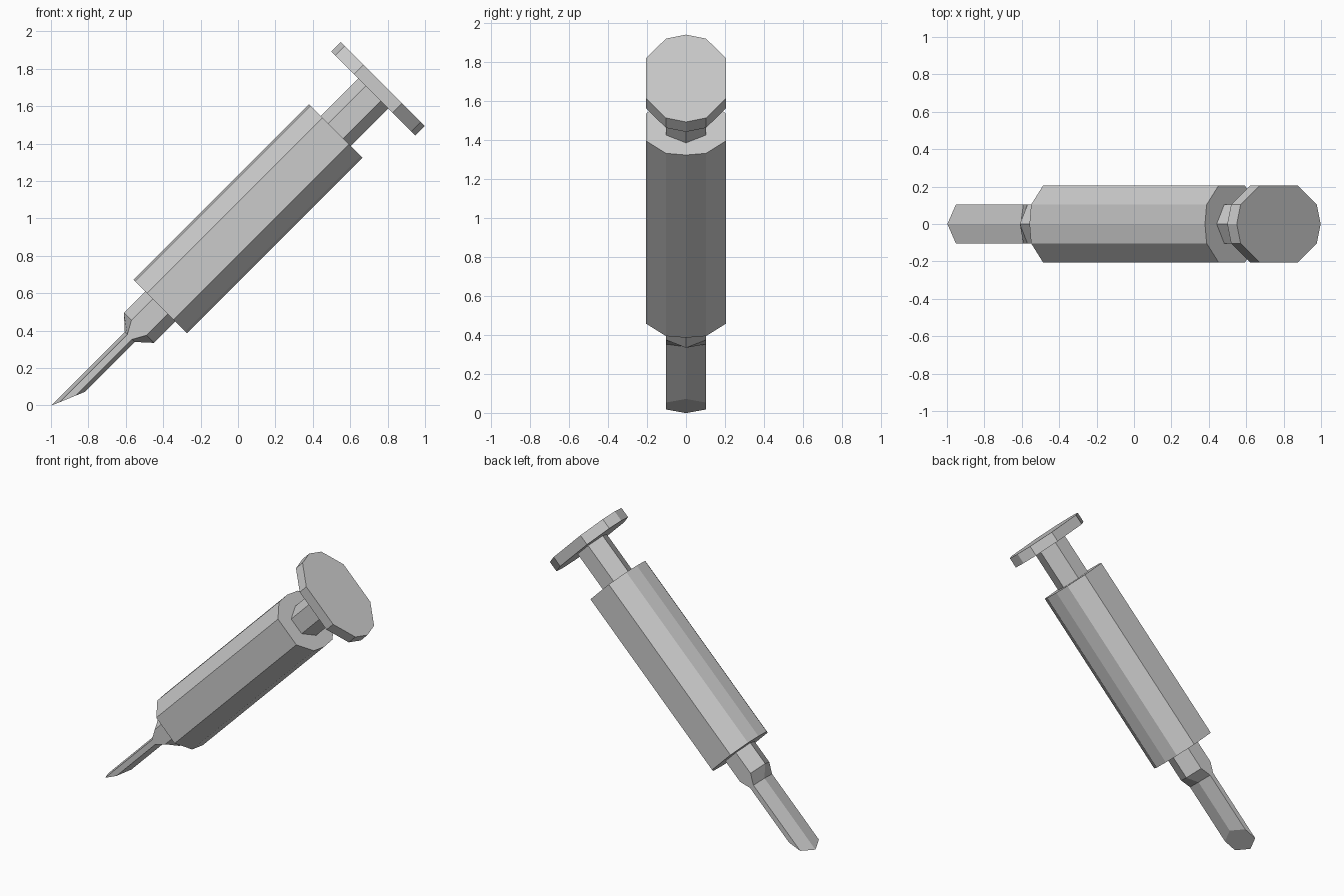
import bpy, bmesh
from mathutils import Vector

if "Cube" in bpy.data.objects:
    bpy.data.objects.remove(bpy.data.objects["Cube"])

AXIS = Vector((1, 0, 1)).normalized()      # along the syringe, tip to thumb
UP = Vector((-1, 0, 1)).normalized()       # across the syringe, in the front plane
SIDE = Vector((0, 1, 0))
CENTRE = UP * 0.668


def mirrored(quarter):
    """Complete a closed cross-section from its (across, side) quarter, starting at side = 0."""
    half = quarter + [(-u, y) for u, y in reversed(quarter)]
    return half[:-1] + [half[-1]] + [(u, -y) for u, y in reversed(half) if y > 0]


def loft(name, rings):
    """Bridge rings of (profile, position along axis, slant) and cap both ends."""
    bm = bmesh.new()
    loops = []
    for profile, t, slant in rings:
        loops.append([bm.verts.new(CENTRE + UP * u + SIDE * y + AXIS * (t + slant * u))
                      for u, y in profile])
    for a, b in zip(loops, loops[1:]):
        n = len(a)
        for i in range(n):
            j = (i + 1) % n
            bm.faces.new((a[i], a[j], b[j], b[i]))
    bm.faces.new(loops[0])
    bm.faces.new(loops[-1])
    bmesh.ops.recalc_face_normals(bm, faces=bm.faces[:])
    mesh = bpy.data.meshes.new(name)
    bm.to_mesh(mesh)
    bm.free()
    obj = bpy.data.objects.new(name, mesh)
    bpy.context.collection.objects.link(obj)
    return obj


barrel = mirrored([(0.202, 0), (0.19, 0.103), (0.1, 0.205)])
thumb = mirrored([(0.317, 0), (0.288, 0.103), (0.146, 0.205)])
rod = mirrored([(0.114, 0), (0.057, 0.103)])
blade = mirrored([(0.037, 0), (0.018, 0.103)])

# Main tube
loft("barrel", [(barrel, 0.08, 0), (barrel, 1.407, 0)])
# Plunger rod and its oval thumb plate
loft("plunger_rod", [(rod, 1.407, 0), (rod, 1.69, 0)])
loft("thumb_plate", [(thumb, 1.69, 0), (thumb, 1.762, 0)])
# Neck tapering into the flat needle with a slanted tip
loft("neck_and_needle", [(blade, -0.618, -2.39), (blade, -0.151, 0),
                         (rod, -0.081, 0), (rod, 0.08, 0)])
